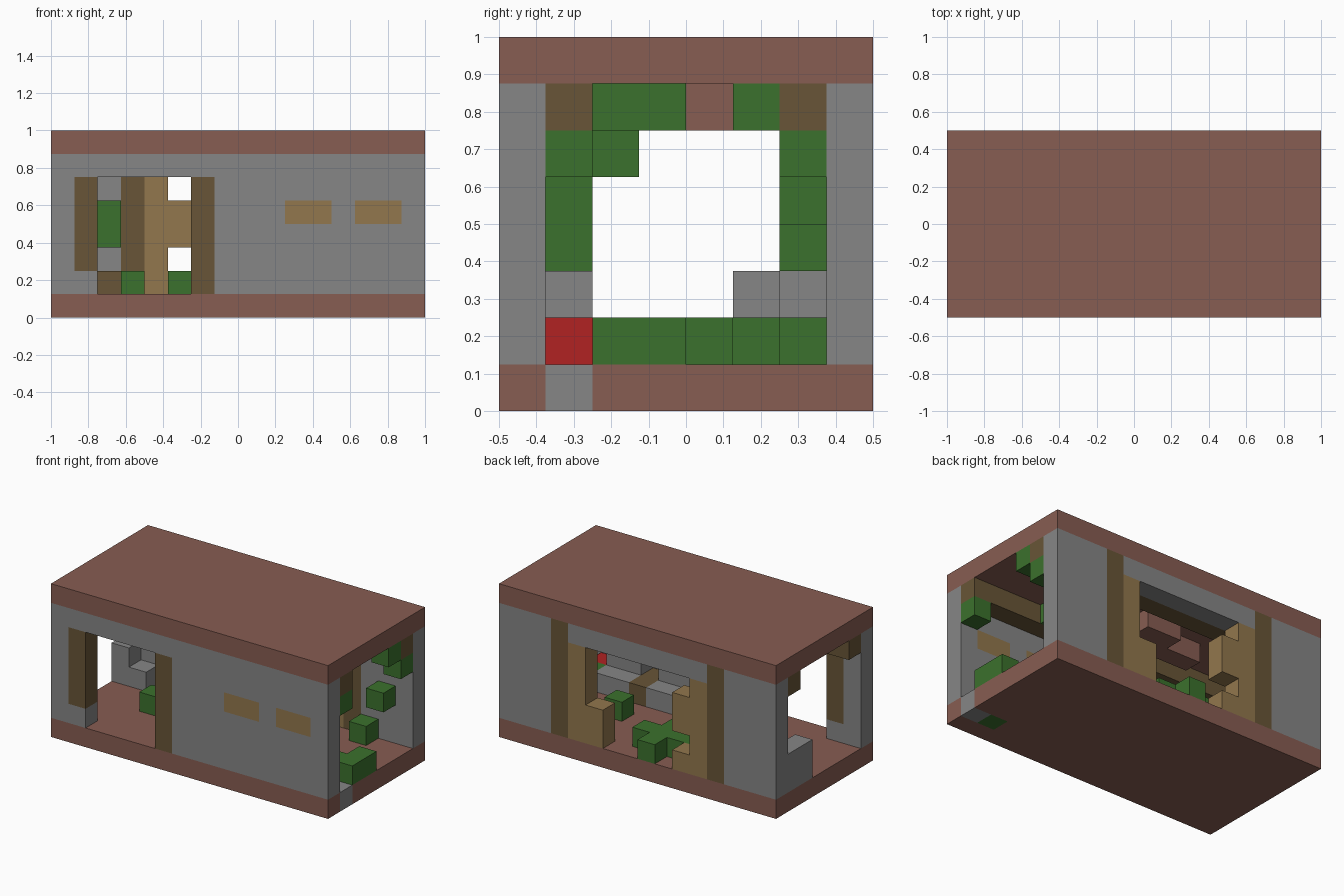
import bpy
import bmesh
from mathutils import Vector

if "Cube" in bpy.data.objects:
    bpy.data.objects.remove(bpy.data.objects["Cube"], do_unlink=True)

CELL = 0.125
OFFSET = Vector((-1, -0.5, 0))


def material(name, rgb):
    mat = bpy.data.materials.new(name)
    mat.use_nodes = True
    mat.diffuse_color = (*rgb, 1)
    bsdf = mat.node_tree.nodes["Principled BSDF"]
    bsdf.inputs["Base Color"].default_value = (*rgb, 1)
    bsdf.inputs["Roughness"].default_value = 0.9
    return mat


MATS = {
    "clay": material("clay brown", (0.242, 0.109, 0.084)),
    "grey": material("stone grey", (0.238, 0.238, 0.238)),
    "green": material("leaf green", (0.044, 0.165, 0.026)),
    "red": material("flower red", (0.44, 0.016, 0.016)),
    "timber": material("dark timber", (0.138, 0.091, 0.038)),
    "tan": material("light timber", (0.287, 0.184, 0.074)),
}
grid = {}  # cell -> (part, colour)


def fill(part, colour, xs, ys, zs):
    """Fill an inclusive block of cells; a later part replaces an earlier one."""
    span = [range(a[0], a[-1] + 1) for a in (xs, ys, zs)]
    for x in span[0]:
        for y in span[1]:
            for z in span[2]:
                grid.pop((x, y, z), None)
                if part:
                    grid[x, y, z] = (part, colour)


def carve(xs, ys, zs):
    fill(None, None, xs, ys, zs)


# floor and roof slabs
for part, z in (("floor", 0), ("roof", 7)):
    fill(part, "clay", (0, 15), (0, 7), [z])

# long walls with their wide openings
fill("front_wall", "grey", (0, 15), [0], (1, 6))
carve((2, 5), [0], (1, 5))
fill("back_wall", "grey", (0, 15), [7], (1, 6))
carve((4, 11), [7], (1, 5))

# timber posts beside the openings and beams under the roof
fill("front_post_short", "timber", [1], [0], (2, 5))
fill("front_post_tall", "timber", [6], [0], (1, 5))
for x in (3, 12):
    fill("back_posts", "timber", [x], [7], (1, 6))
for y in (1, 6):
    fill("roof_beams", "timber", (0, 15), [y], [6])

# window blocks in the front wall
for x in (10, 13):
    fill("windows", "tan", (x, x + 1), [0], [4])

# light timber frame inside the back opening
for x in (4, 11):
    fill("back_frame", "tan", [x], [7], (1, 5))
fill("back_frame", "tan", [5], [7], [1])
fill("back_frame", "tan", [5], [7], (3, 4))
fill("back_frame", "tan", [10], [7], (1, 2))

# corner sofa and two armchairs
fill("sofa", "grey", (0, 1), (5, 6), [1])
fill("sofa", "grey", [0], (5, 6), [2])
fill("sofa", "grey", [1], [6], [2])
for x in (9, 12):
    fill("chairs", "grey", (x, x + 1), (1, 2), [1])
    fill("chairs", "grey", (x, x + 1), [1], [2])
fill("table", "timber", [11], (1, 2), [1])
fill("side_table", "timber", [2], [6], [1])

# ceiling block
fill("ceiling_block", "clay", (4, 6), [3], [6])
fill("ceiling_block", "clay", (6, 7), [4], [6])

# flower in its planter
fill("planter", "grey", [15], [1], [0])
fill("flower_stem", "green", [14], [1], [0])
fill("flower", "red", [14], [1], [1])

# ground plants
fill("end_bush", "green", [15], (2, 3), [1])
fill("end_bush", "green", [14], [2], [1])
fill("back_bush", "green", (5, 8), [6], [1])
fill("back_bush", "green", [7], (5, 7), [1])
for x, y in ((3, 3), (11, 4), (13, 6)):
    fill("small_bushes", "green", [x], [y], [1])

# climbing and hanging plants
fill("wall_vine", "green", [8], [1], (3, 4))
fill("corner_vine", "green", [2], [6], (3, 4))
fill("ceiling_vine", "green", [11], (2, 3), [6])
fill("ceiling_vine", "green", [10], [2], (5, 6))
for x, y, z in ((15, 1, 5), (15, 5, 6), (15, 6, 5), (14, 6, 3)):
    fill("hanging_leaves", "green", [x], [y], [z])

# outer faces of each part become one mesh
AXES = [Vector(v) for v in ((1, 0, 0), (0, 1, 0), (0, 0, 1))]
parts = {}
for cell, (part, colour) in grid.items():
    parts.setdefault((part, colour), []).append(cell)

for (part, colour), cells in parts.items():
    bm = bmesh.new()
    for cell in cells:
        middle = Vector(cell) + Vector((0.5, 0.5, 0.5))
        for a in range(3):
            for sign in (1, -1):
                normal = AXES[a] * sign
                if tuple(int(c) for c in Vector(cell) + normal) in grid:
                    continue
                u = AXES[(a + 1) % 3]
                v = AXES[(a + 2) % 3] * sign
                corners = ((-1, -1), (1, -1), (1, 1), (-1, 1))
                bm.faces.new([
                    bm.verts.new((middle + (normal + u * s + v * t) / 2) * CELL + OFFSET)
                    for s, t in corners])
    bmesh.ops.remove_doubles(bm, verts=bm.verts, dist=0.001)
    bmesh.ops.dissolve_limit(bm, angle_limit=0.01, verts=bm.verts, edges=bm.edges)
    mesh = bpy.data.meshes.new(part)
    bm.to_mesh(mesh)
    bm.free()
    mesh.materials.append(MATS[colour])
    bpy.context.collection.objects.link(bpy.data.objects.new(part, mesh))
